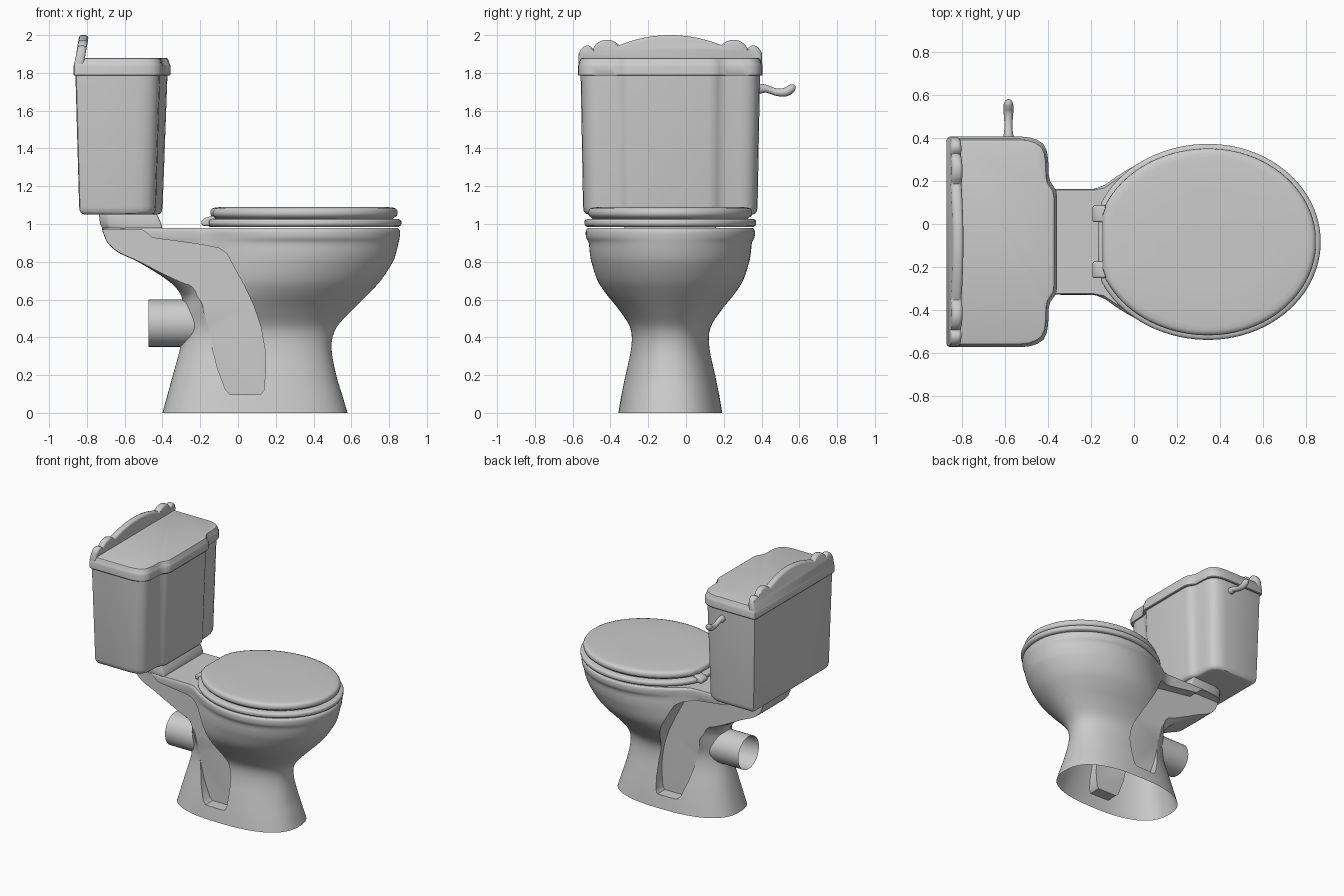
import bpy, bmesh, math
from mathutils import Vector

if "Cube" in bpy.data.objects:
    bpy.data.objects.remove(bpy.data.objects["Cube"])

CY = -0.083  # symmetry plane of the toilet


def finish(ob, angle=35):
    bpy.ops.object.select_all(action='DESELECT')
    ob.select_set(True)
    bpy.context.view_layer.objects.active = ob
    bpy.ops.object.shade_smooth_by_angle(angle=math.radians(angle))
    return ob


def loft(name, rings, caps=True):
    """Skin closed rings of equal length."""
    bm = bmesh.new()
    vs = [[bm.verts.new(p) for p in r] for r in rings]
    n = len(vs[0])
    for a, b in zip(vs, vs[1:]):
        for i in range(n):
            j = (i + 1) % n
            bm.faces.new((a[i], a[j], b[j], b[i]))
    if caps:
        bm.faces.new(vs[0])
        bm.faces.new(vs[-1])
    bmesh.ops.recalc_face_normals(bm, faces=bm.faces)
    me = bpy.data.meshes.new(name)
    bm.to_mesh(me)
    bm.free()
    ob = bpy.data.objects.new(name, me)
    bpy.context.collection.objects.link(ob)
    return ob


def apply_all(ob):
    bpy.context.view_layer.objects.active = ob
    for m in list(ob.modifiers):
        bpy.ops.object.modifier_apply(modifier=m.name)


def bevel(ob, width, segments=3):
    m = ob.modifiers.new("bevel", 'BEVEL')
    m.width, m.segments, m.limit_method = width, segments, 'ANGLE'
    apply_all(ob)


def mirrored(half):
    """Half outline (x, half width) to a full closed outline."""
    return half + [(x, -v) for x, v in reversed(half)]


def scaled_rings(outline, ox, hx0, hy0, prof):
    """prof: z, centre x, half x, half y."""
    return [[(cx + (x - ox) * hx / hx0, CY + v * hy / hy0, z) for x, v in outline]
            for z, cx, hx, hy in prof]


# Bowl and pedestal: z, back, front, half width, oval centre, oval back, neck half width
levels = [
    (0.00, -.40, .58, .275, .09, -.40, .10),
    (0.10, -.372, .55, .258, .09, -.372, .10),
    (0.20, -.345, .52, .238, .09, -.345, .10),
    (0.35, -.305, .495, .207, .10, -.305, .10),
    (0.45, -.295, .52, .212, .12, -.295, .11),
    (0.55, -.292, .61, .275, .17, -.285, .14),
    (0.63, -.305, .69, .34, .23, -.27, .175),
    (0.70, -.37, .755, .385, .27, -.25, .205),
    (0.80, -.53, .82, .418, .31, -.22, .23),
    (0.85, -.635, .838, .427, .325, -.21, .235),
    (0.90, -.69, .85, .432, .335, -.20, .24),
    (0.93, -.705, .856, .446, .34, -.19, .245),
    (0.965, -.718, .857, .447, .34, -.19, .245),
    (0.980, -.72, .845, .437, .34, -.18, .24),
]


def smooth_levels(rows, steps=4):
    out = []
    for i in range(len(rows) - 1):
        p = [Vector(rows[max(0, min(len(rows) - 1, i + k))]) for k in (-1, 0, 1, 2)]
        h = p[2][0] - p[1][0]
        m1 = (p[2] - p[0]) / (p[2][0] - p[0][0]) * h
        m2 = (p[3] - p[1]) / (p[3][0] - p[1][0]) * h
        for s in range(steps):
            t = s / steps
            out.append(p[1] * (2*t**3 - 3*t*t + 1) + m1 * (t**3 - 2*t*t + t)
                       + p[2] * (3*t*t - 2*t**3) + m2 * (t**3 - t*t))
    return out + [Vector(rows[-1])]


def superell(u, p):
    return max(0.0, 1 - min(1, abs(u)) ** p) ** (1 / p)


def body_ring(r, n=48):
    z, xb, xf, w, xc, eb, wn = r
    p = 2.5 - 0.5 * min(1, z / 0.65)
    pn = 2.6 + 8 * max(0, min(1, (z - .6) / .3))
    half = []
    for i in range(n + 1):
        x = xf + (xb - xf) * (1 - math.cos(math.pi * i / n)) / 2
        e = w * superell((x - xc) / ((xf - xc) if x > xc else (xc - eb)), p)
        k = wn * superell((x - xc) / (xc - xb), pn) * min(1, (xc - x) / .4) if x < xc else 0
        half.append((x, (e ** 4.5 + k ** 4.5) ** (1 / 4.5)))
    full = [(half[0][0], 0)] + half[1:-1] + [(half[-1][0], 0)]
    full += [(x, -v) for x, v in reversed(half[1:-1])]
    return [(x, CY + v, z) for x, v in full]


body = loft("bowl_and_pedestal", [body_ring(r) for r in smooth_levels(levels)])

# Sunken side panels running from under the shelf down to the foot
panel = [(-.85, .972), (-.51, .972), (-.485, .955), (-.455, .927), (-.2, .892), (-.1, .872),
         (-.06, .845), (-.02, .77), (.03, .68), (.08, .575), (.12, .46), (.142, .34), (.145, .22),
         (.137, .12), (.12, .097), (-.04, .097), (-.065, .12), (-.11, .24), (-.15, .40),
         (-.19, .58), (-.26, .68), (-.85, .68)]
for side in (1, -1):
    cut = loft("panel_cutter", [[(x, CY + side * d, z) for x, z in panel] for d in (.168, .7)])
    cut.hide_render = True
    m = body.modifiers.new("panel", 'BOOLEAN')
    m.object, m.operation, m.solver = cut, 'DIFFERENCE', 'EXACT'
    apply_all(body)
    bpy.data.objects.remove(cut)
# open underside
bm = bmesh.new()
bm.from_mesh(body.data)
bmesh.ops.delete(bm, geom=[f for f in bm.faces if all(v.co.z < 1e-4 for v in f.verts)], context='FACES')
bm.to_mesh(body.data)
bm.free()
finish(body)

# Raised shelf carrying the tank
shelf = loft("tank_shelf", [
    [(x, CY + v, z) for x, v in mirrored([(b, .17), (b + .04, .215), (b + .1, .235), (f, .243)])]
    for z, b, f in ((.972, -.715, -.40), (1.0, -.73, -.405), (1.055, -.737, -.43))])
bevel(shelf, .012)
finish(shelf)

# Waste outlet pipe, open at the end
pipe = loft("outlet_pipe", [
    [(x, CY + r * math.cos(a * math.tau / 40), .475 + r * math.sin(a * math.tau / 40)) for a in range(40)]
    for x, r in ((-.475, .125), (-.32, .125), (-.20, .127))], caps=False)
finish(pipe)

# Seat and seat cover: oval with a straight back
def oval(back, n=40):
    t_end = math.acos(-(.345 - back) / .53)
    half = []
    for i in range(n + 1):
        t = t_end * i / n
        half.append((.345 + (.51 if t < math.pi / 2 else .53) * math.cos(t), .45 * math.sin(t)))
    x, v = half[-1]
    half[-1] = (x + .012, v + .012)
    half.append((x, v - .02))
    return mirrored(half[1:])


o = oval(-.155)
seat = loft("seat", scaled_rings(o, .35, .505, .45, [
    (.985, .35, .500, .440), (.990, .35, .511, .450), (1.000, .35, .517, .455),
    (1.015, .35, .517, .455), (1.022, .35, .511, .450), (1.026, .35, .500, .440)]))
finish(seat, 50)
cover = loft("seat_cover", scaled_rings(o, .35, .505, .45, [
    (1.026, .35, .470, .410), (1.036, .35, .480, .420), (1.042, .35, .492, .430),
    (1.055, .35, .496, .434), (1.070, .35, .495, .433), (1.081, .35, .488, .426),
    (1.086, .35, .474, .412), (1.089, .35, .45, .39), (1.091, .35, .25, .22)]))
finish(cover, 50)

# Hinges
for i, s in enumerate((1, -1)):
    y = CY + s * .13
    sec = [(-.19, .99), (-.195, 1.015), (-.175, 1.032), (-.14, 1.042), (-.12, 1.04), (-.12, .99)]
    hinge = loft(f"hinge_{i + 1}", [[(x, y + d, z) for x, z in sec] for d in (-.038, .038)])
    bevel(hinge, .01)
    finish(hinge)

# Tank with a stepped front, and its lid
outline = mirrored([(-.871, .47), (-.866, .482), (-.855, .487), (-.53, .487), (-.49, .483),
                    (-.455, .472), (-.425, .452), (-.41, .42), (-.404, .38), (-.402, .31),
                    (-.395, .28), (-.38, .258), (-.368, .24), (-.363, .21)])
tank = loft("tank", scaled_rings(outline, -.617, .254, .487, [
    (1.050, -.62, .195, .435), (1.055, -.62, .208, .449), (1.068, -.62, .217, .458),
    (1.09, -.62, .221, .462), (1.80, -.617, .244, .475)]))
finish(tank)
lid = loft("tank_lid", scaled_rings(outline, -.617, .254, .487, [
    (1.785, -.614, .253, .485), (1.79, -.614, .257, .489), (1.835, -.614, .257, .489),
    (1.846, -.614, .254, .486), (1.854, -.614, .249, .481), (1.866, -.614, .247, .479),
    (1.876, -.614, .242, .474), (1.880, -.614, .232, .464)]))
finish(lid)

# Scalloped crest along the back of the lid
def crest_z(v):
    v = abs(v)
    z = 1.88
    for c, r, base, h in ((0, .275, 1.945, .055), (.335, .08, 1.90, .075), (.44, .052, 1.86, .085)):
        if abs(v - c) <= r:
            u = (v - c) / r
            z = max(z, base + h * ((1 - u * u) if c == 0 else math.sqrt(1 - u * u)))
    return z


N = 90
top = [(-.485 + .97 * i / N, crest_z(-.485 + .97 * i / N)) for i in range(N + 1)]
prof = [(-.485, 1.84)] + top + [(.485, 1.84)]
thick = ((-.866, .014), (-.861, .004), (-.850, 0), (-.832, 0), (-.821, .004), (-.816, .014))
crest = loft("lid_crest", [
    [(x + .17 * (z - 1.86), CY + v * (1 - d), z - d * (z > 1.85)) for v, z in prof] for x, d in thick])
finish(crest, 45)

# Flush lever
cu = bpy.data.curves.new("flush_lever", 'CURVE')
cu.dimensions, cu.bevel_depth, cu.bevel_resolution, cu.use_fill_caps = '3D', .02, 4, True
sp = cu.splines.new('NURBS')
pts = [(.36, 1.715, 1.3), (.40, 1.717, 1.3), (.425, 1.717, 1.0), (.455, 1.705, .9), (.485, 1.696, 1),
       (.525, 1.696, 1.15), (.55, 1.71, 1.2), (.57, 1.728, .9), (.575, 1.733, .3)]
sp.points.add(len(pts) - 1)
for p, (y, z, r) in zip(sp.points, pts):
    p.co, p.radius = (-.583, y, z, 1), r
sp.use_endpoint_u, sp.order_u, sp.resolution_u = True, 3, 6
lever = bpy.data.objects.new("flush_lever", cu)
bpy.context.collection.objects.link(lever)
bpy.ops.object.select_all(action='DESELECT')
lever.select_set(True)
bpy.context.view_layer.objects.active = lever
bpy.ops.object.convert(target='MESH')
finish(bpy.context.view_layer.objects.active, 60)
